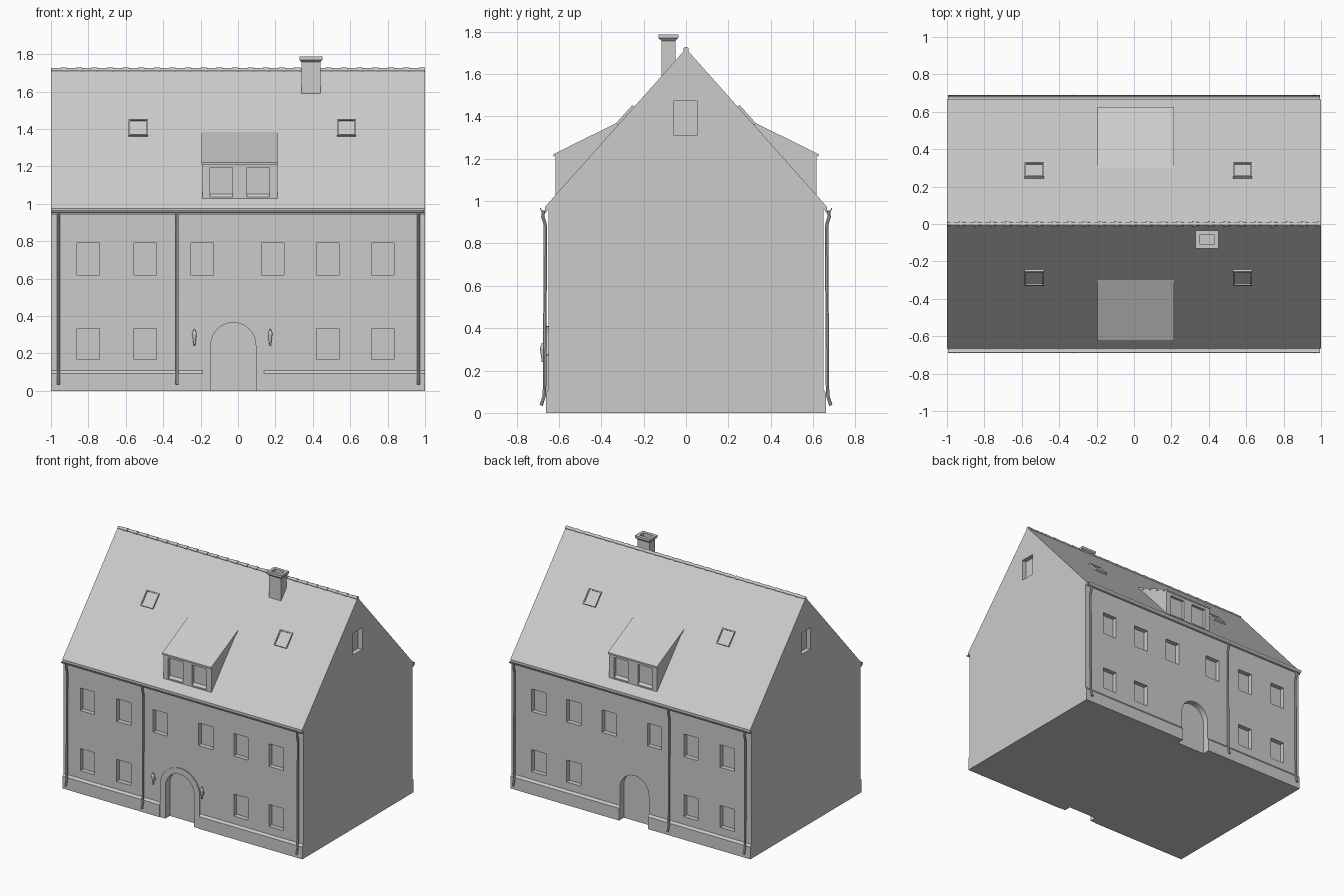
import bpy, bmesh, math
from mathutils import Matrix, Vector

if "Cube" in bpy.data.objects:
    bpy.data.objects.remove(bpy.data.objects["Cube"])

grey = bpy.data.materials.new("plain_grey")
grey.use_nodes = True
colour = (0.6, 0.6, 0.6, 1)
grey.diffuse_color = colour
grey.node_tree.nodes["Principled BSDF"].inputs["Base Color"].default_value = colour

RIDGE, SLOPE = 1.72, 1.122          # main roof height and pitch
WALL = 0.65                         # half depth of the walls
PITCH = math.atan(SLOPE)


def roof_z(y):
    return RIDGE - SLOPE * abs(y)


def finish(bm, name):
    bmesh.ops.recalc_face_normals(bm, faces=bm.faces[:])
    mesh = bpy.data.meshes.new(name)
    bm.to_mesh(mesh)
    bm.free()
    mesh.materials.append(grey)
    ob = bpy.data.objects.new(name, mesh)
    bpy.context.collection.objects.link(ob)
    return ob


def activate(ob):
    bpy.ops.object.select_all(action='DESELECT')
    ob.select_set(True)
    bpy.context.view_layer.objects.active = ob


def smooth(ob):
    activate(ob)
    bpy.ops.object.shade_smooth_by_angle(angle=math.radians(40))


def add_prism(bm, points, start, end, axis="x"):
    """Extrude a profile along x (points are y, z) or along y (points are x, z)."""
    def at(p, t):
        return (t, p[0], p[1]) if axis == "x" else (p[0], t, p[1])
    a = [bm.verts.new(at(p, start)) for p in points]
    b = [bm.verts.new(at(p, end)) for p in points]
    bm.faces.new(a)
    bm.faces.new(b)
    for i in range(len(a)):
        j = (i + 1) % len(a)
        bm.faces.new((a[i], a[j], b[j], b[i]))


def prism(name, points, start, end, axis="x"):
    bm = bmesh.new()
    add_prism(bm, points, start, end, axis)
    return finish(bm, name)


def add_box(bm, x, y, z):
    add_prism(bm, [(y[0], z[0]), (y[1], z[0]), (y[1], z[1]), (y[0], z[1])], *x)


def loft(name, rings, matrix):
    """Stack rectangles given as (half x, half y, z)."""
    bm = bmesh.new()
    loops = [[bm.verts.new(matrix @ Vector((sx * hx, sy * hy, z)))
              for sx, sy in ((-1, -1), (1, -1), (1, 1), (-1, 1))] for hx, hy, z in rings]
    for a, b in zip(loops, loops[1:]):
        for i in range(4):
            j = (i + 1) % 4
            bm.faces.new((a[i], a[j], b[j], b[i]))
    bm.faces.new(loops[0])
    bm.faces.new(loops[-1])
    return finish(bm, name)


def cut(ob, cutter):
    cutter.hide_render = True
    mod = ob.modifiers.new("openings", 'BOOLEAN')
    mod.operation, mod.solver, mod.object = 'DIFFERENCE', 'EXACT', cutter
    activate(ob)
    bpy.ops.object.modifier_apply(modifier=mod.name)
    bpy.data.objects.remove(cutter)


def arc(cx, cz, r, start, end, n):
    angles = [math.radians(start + (end - start) * i / n) for i in range(n + 1)]
    return [(cx + r * math.cos(a), cz + r * math.sin(a)) for a in angles]


DOOR_X, DOOR_R, SPRING = -0.025, 0.12, 0.245


def arch(r, base):
    return [(DOOR_X + r, base)] + arc(DOOR_X, SPRING, r, 0, 180, 20) + [(DOOR_X - r, base)]


# House body with gables
body = prism("house_walls", [(-WALL, 0), (WALL, 0), (WALL, roof_z(WALL) - 0.03),
                             (0, RIDGE - 0.03), (-WALL, roof_z(WALL) - 0.03)], -1, 1)

# Recessed windows, doors and gable windows
bm = bmesh.new()
upper = (-0.8, -0.497, -0.192, 0.185, 0.48, 0.773)
lower = (-0.8, -0.497, 0.48, 0.773)
for s in (-1, 1):
    depth = sorted((s * 0.8, s * (WALL - 0.035)))
    for centres, sill, head in ((upper, 0.62, 0.79), (lower, 0.167, 0.333)):
        for x in centres:
            add_box(bm, (x - 0.06, x + 0.06), depth, (sill, head))
    add_prism(bm, arch(DOOR_R, -0.1), s * 0.8, s * (WALL - 0.045), "y")
    add_box(bm, sorted((s * 1.1, s * 0.965)), (-0.057, 0.053), (1.31, 1.473))
cut(body, finish(bm, "opening_cutter"))

# Main roof
eave = 0.665
prism("main_roof", [(-eave, roof_z(eave)), (0, RIDGE), (eave, roof_z(eave)),
                    (eave, roof_z(eave) - 0.03), (0, RIDGE - 0.03),
                    (-eave, roof_z(eave) - 0.03)], -1, 1)

# Overlapping ridge tiles
bm = bmesh.new()
tiles = 24
step = 2 / tiles
for i in range(tiles):
    place = Matrix.Translation((-1 + step * (i + 0.5), 0, RIDGE - 0.004)) @ Matrix.Rotation(math.pi / 2, 4, 'Y')
    bmesh.ops.create_cone(bm, cap_ends=True, segments=12, radius1=0.009,
                          radius2=0.013, depth=step, matrix=place)
smooth(finish(bm, "ridge_tiles"))

# Plinth, broken at the doors
for s, left, right in ((-1, -0.19, 0.14), (1, DOOR_X - DOOR_R, DOOR_X + DOOR_R)):
    profile = [(s * (WALL - 0.002), 0), (s * 0.662, 0), (s * 0.662, 0.092), (s * (WALL - 0.002), 0.112)]
    prism("plinth_left", profile, right, 1)
    prism("plinth_right", profile, -1, left)

# Arched surround of the front door
prism("door_surround", arch(0.165, 0) + arch(DOOR_R, 0)[::-1], -0.658, -WALL + 0.002, "y")

for s, side in ((-1, "front"), (1, "back")):
    # Gutter
    gutter = arc(0.672, 0.968, 0.018, 180, 360, 10) + arc(0.672, 0.968, 0.014, 360, 180, 10)
    smooth(prism(side + "_gutter", [(s * y, z) for y, z in gutter], -0.995, 0.995))

    # Drainpipes
    path = ((0.674, 0.955), (0.676, 0.925), (0.666, 0.895), (0.664, 0.87),
            (0.668, 0.12), (0.67, 0.08), (0.684, 0.035))
    for x in (-0.96, -0.325, 0.965):
        curve = bpy.data.curves.new(side + "_drainpipe", 'CURVE')
        curve.dimensions = '3D'
        curve.bevel_depth, curve.bevel_resolution = 0.008, 2
        curve.use_fill_caps = True
        spline = curve.splines.new('POLY')
        spline.points.add(len(path) - 1)
        for point, (y, z) in zip(spline.points, path):
            point.co = (x, s * y, z, 1)
        curve.materials.append(grey)
        pipe = bpy.data.objects.new(side + "_drainpipe", curve)
        bpy.context.collection.objects.link(pipe)
        activate(pipe)
        bpy.ops.object.convert(target='MESH')
        smooth(pipe)

    # Shed dormer with two recessed windows
    dormer = prism(side + "_dormer", [(s * 0.616, 1.015), (s * 0.616, 1.218), (s * 0.3, 1.374)], -0.19, 0.21)
    bm = bmesh.new()
    for x in (-0.09, 0.108):
        add_box(bm, (x - 0.061, x + 0.061), sorted((s * 0.7, s * 0.594)), (1.037, 1.193))
    cut(dormer, finish(bm, "dormer_cutter"))
    prism(side + "_dormer_roof", [(s * 0.625, 1.222), (s * 0.3, 1.383), (s * 0.3, 1.371),
                                  (s * 0.625, 1.21)], -0.195, 0.214)

    # Skylights
    for x in (-0.533, 0.58):
        place = Matrix.Translation((x, s * 0.283, roof_z(0.283))) @ Matrix.Rotation(-s * PITCH, 4, 'X')
        loft(side + "_skylight", [(0.052, 0.058, -0.005), (0.052, 0.058, 0.012),
                                  (0.044, 0.05, 0.012), (0.044, 0.05, 0.004)], place)

# Chimney with flared cap and open flue
loft("chimney", [(0.05, 0.033, 1.55), (0.05, 0.033, 1.757), (0.062, 0.047, 1.77),
                 (0.062, 0.047, 1.787), (0.04, 0.024, 1.787), (0.04, 0.024, 1.72)],
     Matrix.Translation((0.39, -0.083, 0)))

# Torch lamps beside the front door
for x in (-0.233, 0.172):
    bm = bmesh.new()
    for r1, r2, z1, z2 in ((0.004, 0.013, 0.24, 0.305), (0.013, 0.003, 0.305, 0.33)):
        bmesh.ops.create_cone(bm, cap_ends=True, segments=10, radius1=r1, radius2=r2,
                              depth=z2 - z1, matrix=Matrix.Translation((x, -0.677, (z1 + z2) / 2)))
    add_box(bm, (x - 0.004, x + 0.004), (-0.677, -WALL + 0.002), (0.268, 0.278))
    smooth(finish(bm, "wall_lamp"))
